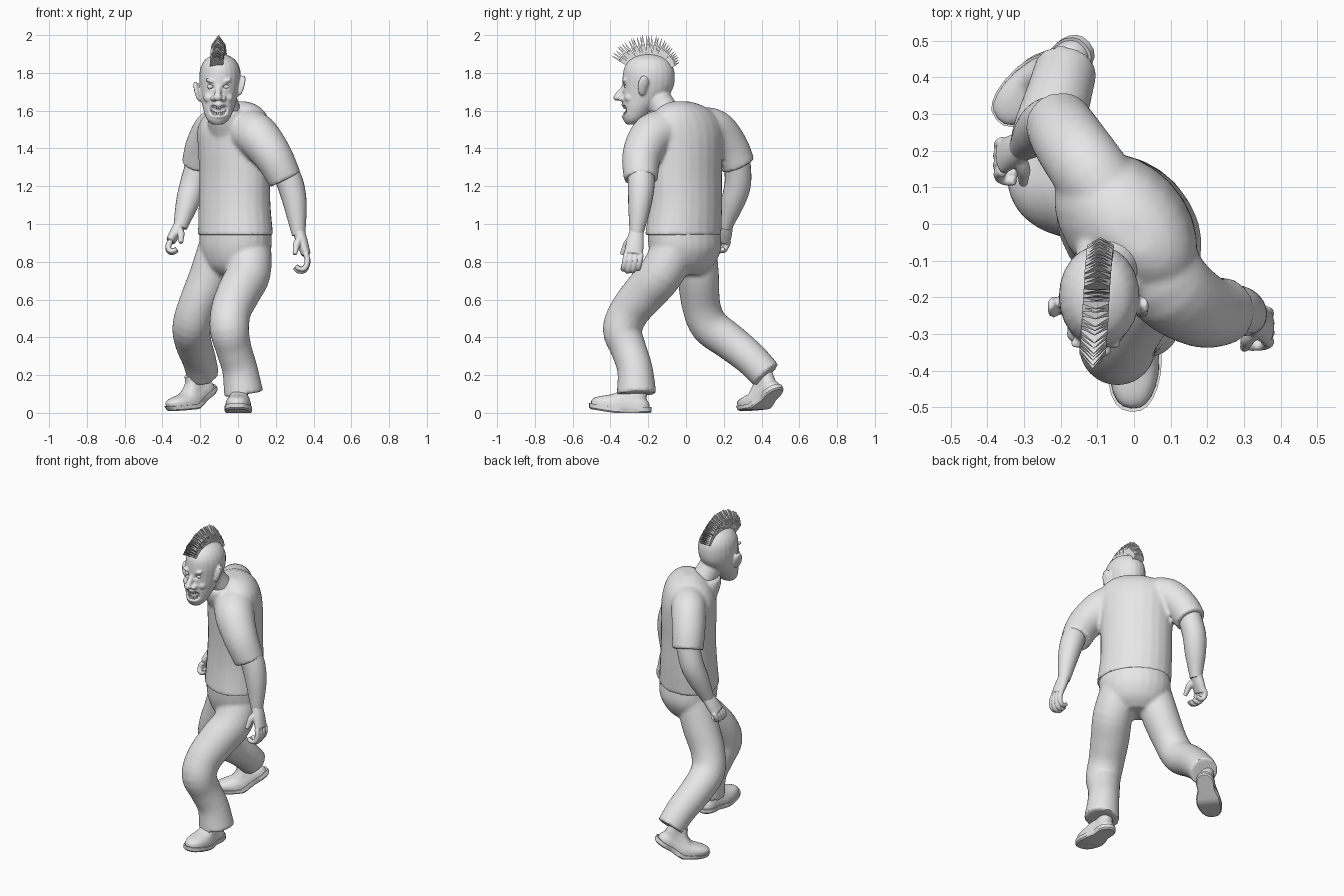
import bpy, bmesh, math, random
from mathutils import Vector, Matrix, Euler

cube = bpy.data.objects.get("Cube")
if cube:
    bpy.data.objects.remove(cube, do_unlink=True)
random.seed(4)

grey = bpy.data.materials.new("plain grey")
grey.use_nodes = True
tone = (0.8, 0.8, 0.8, 1)
grey.diffuse_color = tone
grey.node_tree.nodes["Principled BSDF"].inputs["Base Color"].default_value = tone


def spline(rows, k):
    """Smoothly interpolate rows of numbers, k steps between each pair."""
    out = []
    for i in range(len(rows) - 1):
        p, q, r, s = rows[max(i - 1, 0)], rows[i], rows[i + 1], rows[min(i + 2, len(rows) - 1)]
        for t in (j / k for j in range(k)):
            out.append([b + 0.5 * t * (c - a + t * (2 * a - 5 * b + 4 * c - d + t * (3 * (b - c) + d - a)))
                        for a, b, c, d in zip(p, q, r, s)])
    return out + [list(rows[-1])]


def loft(bm, rows, yaw=0, flat=False, k=4, n=24, blunt=1):
    """Closed tube through rows of x, y, z, half width and optional half depth."""
    rows = spline([tuple(r) if len(r) == 5 else (*r, r[3]) for r in rows], k)
    side = Vector((math.cos(yaw), math.sin(yaw), 0))
    rings = []
    for i, row in enumerate(rows):
        before, after = rows[max(i - 1, 0)], rows[min(i + 1, len(rows) - 1)]
        t = Vector((0, 0, 1)) if flat else (Vector(after[:3]) - Vector(before[:3])).normalized()
        u = (side - t * side.dot(t)).normalized()
        v = t.cross(u)
        ring = []
        for a in (math.tau * j / n for j in range(n)):
            c, s = (math.copysign(abs(f) ** blunt, f) for f in (math.cos(a), math.sin(a)))
            ring.append(bm.verts.new(Vector(row[:3]) + u * row[3] * c + v * row[4] * s))
        rings.append(ring)
    for lo, hi in zip(rings, rings[1:]):
        for j in range(n):
            bm.faces.new((lo[j], lo[j - 1], hi[j - 1], hi[j]))
    bm.faces.new(rings[0])
    bm.faces.new(rings[-1][::-1])


def ball(bm, loc, size, rot=(0, 0, 0)):
    bmesh.ops.create_uvsphere(bm, u_segments=24, v_segments=14, radius=1,
                              matrix=Matrix.LocRotScale(Vector(loc), Euler(rot), Vector(size)))


def finish(bm, name, voxel=0, smooth=0, cutter=None, angle=45):
    """Turn a bmesh into an object, fusing its pieces when a voxel size is given."""
    bmesh.ops.recalc_face_normals(bm, faces=bm.faces[:])
    mesh = bpy.data.meshes.new(name)
    bm.to_mesh(mesh)
    bm.free()
    obj = bpy.data.objects.new(name, mesh)
    bpy.context.collection.objects.link(obj)

    def fuse():
        mod = obj.modifiers.new("fuse", 'REMESH')
        mod.mode, mod.voxel_size = 'VOXEL', voxel
    if voxel:
        fuse()
        if cutter:
            cut = obj.modifiers.new("cut", 'BOOLEAN')
            cut.operation, cut.object, cut.solver = 'DIFFERENCE', cutter, 'EXACT'
            fuse()
        soft = obj.modifiers.new("soften", 'SMOOTH')
        soft.factor, soft.iterations = 0.5, smooth
        bpy.context.view_layer.update()
        done = obj.evaluated_get(bpy.context.evaluated_depsgraph_get())
        mesh = bpy.data.meshes.new_from_object(done)
        obj.modifiers.clear()
        obj.data = mesh
    mesh.materials.clear()
    mesh.materials.append(grey)
    mesh.shade_smooth()
    mesh.set_sharp_from_angle(angle=math.radians(angle))
    return obj


# Shirt: turned torso, collar and two sleeves
turn = math.radians(-47)
bm = bmesh.new()
loft(bm, [(-.013, -.015, .94, .222, .178), (-.018, -.002, 1.1, .214, .168), (-.018, 0, 1.25, .214, .162),
          (-.02, 0, 1.4, .22, .164), (-.022, -.002, 1.5, .228, .158), (-.012, -.008, 1.575, .2, .13),
          (0, -.02, 1.625, .13, .085), (0, -.03, 1.648, .06, .04)], turn, flat=True)
loft(bm, [(-.04, -.07, 1.52, .125, .12), (-.06, -.11, 1.575, .105, .1), (-.062, -.115, 1.6, .09, .085)], turn)
loft(bm, [(-.07, .07, 1.515, .105), (-.13, .157, 1.502, .103), (-.18, .23, 1.41, .099), (-.207, .277, 1.31, .092)])
loft(bm, [(.04, -.08, 1.49, .12), (.098, -.175, 1.468, .118), (.185, -.235, 1.36, .103), (.25, -.238, 1.235, .09)])
finish(bm, "shirt", .011, 3)

# Trousers: pelvis with a rear and a front leg
bm = bmesh.new()
loft(bm, [(-.013, -.012, .97, .212, .168), (-.013, -.005, .87, .21, .17), (-.018, -.01, .78, .172, .135),
          (-.03, -.01, .73, .1, .08)], turn, flat=True)
loft(bm, [(-.1, .05, .87, .112), (-.15, .065, .72, .11), (-.215, .08, .57, .102), (-.245, .125, .46, .102),
          (-.238, .235, .375, .097), (-.207, .345, .285, .09), (-.185, .425, .2, .085)])
loft(bm, [(.058, -.06, .87, .118), (.055, -.13, .74, .118), (.005, -.215, .64, .115), (-.037, -.297, .54, .107),
          (-.045, -.337, .44, .104), (-.023, -.305, .34, .095), (.01, -.27, .23, .094), (.03, -.262, .1, .105)])
finish(bm, "trousers", .011, 3)

# Forearms
arms = {"right": [(-.2, .27, 1.34, .07), (-.235, .275, 1.22, .07), (-.265, .25, 1.12, .063),
                  (-.298, .215, 1.01, .042), (-.306, .208, .98, .036)],
        "left": [(.25, -.238, 1.28, .07), (.281, -.237, 1.2, .07), (.303, -.245, 1.1, .061),
                 (.318, -.26, .97, .04), (.321, -.263, .94, .034)]}
for name, rows in arms.items():
    bm = bmesh.new()
    loft(bm, rows)
    finish(bm, name + "_forearm")


# Hands: flattened palm, four curled fingers and a thumb
def hand(name, wrist, knuckles, curl, size):
    wrist, knuckles, curl = Vector(wrist), Vector(knuckles), Vector(curl)
    down = (knuckles - wrist).normalized()
    spread = Vector((0, 1, 0))
    middle = (wrist + knuckles) / 2
    bm = bmesh.new()
    loft(bm, [(*wrist, .032, .036), (*middle, .031, .046), (*knuckles, .025, .05)])
    for i in range(4):
        base = knuckles + spread * (i - 1.5) * .026
        reach = size * (1 - .12 * abs(i - 1.4))
        path = [(0, 0, .016), (.04, .004, .0155), (.082, .03, .0145), (.09, .062, .0135), (.07, .08, .011)]
        loft(bm, [(*(base + (down * d + curl * c) * reach), r) for d, c, r in path], n=12)
    path = [(-.02, 0, .022), (.01, .03, .02), (.04, .045, .016), (.07, .06, .012)]
    loft(bm, [(*(middle - spread * (.02 + c * .6) + down * d + curl * c), r) for d, c, r in path], n=12)
    finish(bm, name, .0045, 2)


hand("right_hand", arms["right"][3][:3], (-.357, .185, .91), (1, -.3, 0), .85)
hand("left_hand", arms["left"][3][:3], (.36, -.278, .84), (-1, -.1, 0), 1.12)


# Shoes: rounded upper on a flat sole, bent up at the toes
def shoe(name, middle, forward, bend):
    x = Vector(forward).normalized()
    z = (Vector((0, 0, 1)) - x * x.z).normalized()
    frame = Matrix((x, z.cross(x), z)).transposed().to_4x4()
    frame.translation = Vector(middle)
    upper, sole = bmesh.new(), bmesh.new()
    loft(upper, [(0, 0, .02, .157, .069), (0, 0, .05, .152, .068), (-.01, 0, .072, .13, .062),
                 (-.045, 0, .095, .095, .054), (-.075, 0, .125, .065, .048), (-.085, 0, .16, .055, .046)],
         flat=True, blunt=.8)
    loft(sole, [(0, 0, 0, .158, .068), (0, 0, .008, .166, .075), (0, 0, .03, .166, .075)], flat=True, k=1, blunt=.8)
    # Slice the sole across so that it can bend and narrow at the waist
    for step in range(-5, 6):
        bmesh.ops.bisect_plane(sole, geom=sole.verts[:] + sole.edges[:] + sole.faces[:],
                               plane_co=(step * .026, 0, 0), plane_no=(1, 0, 0))
    for part, mesh in (("_upper", upper), ("_sole", sole)):
        for v in mesh.verts:
            v.co.y *= 1 - .2 * math.exp(-((v.co.x + .05) / .05) ** 2) - .08 * (v.co.x < -.05)
            v.co.z += bend * max(0, v.co.x - .03)
        bmesh.ops.transform(mesh, matrix=frame, verts=mesh.verts[:])
        finish(mesh, name + part, angle=35)


shoe("left_shoe", (.005, -.347, 0), (-.08, -1, 0), .16)
shoe("right_shoe", (-.225, .41, .037), (-.2, -.165, -.17), .55)

# Cutter for the eye sockets and the grinning mouth
mid = -.104
bm = bmesh.new()
for s in (-1, 1):
    ball(bm, (mid + s * .042, -.335, 1.728), (.025, .024, .012), (0, -s * .3, 0))
    ball(bm, (mid + s * .026, -.34, 1.602), (.035, .034, .027), (0, -s * .5, 0))
cutter = finish(bm, "face_cutter", .004, 1)
cutter.hide_render = True

# Head: skull, neck, ears, brows, cheeks, nose and lips
bm = bmesh.new()
loft(bm, [(-.107, -.288, 1.527, .03, .027), (-.106, -.275, 1.555, .06, .058), (-.103, -.25, 1.61, .082, .086),
          (-.1, -.222, 1.66, .094, .115), (-.097, -.202, 1.72, .105, .134), (-.095, -.197, 1.78, .11, .138),
          (-.095, -.197, 1.83, .103, .129), (-.095, -.197, 1.87, .079, .1), (-.095, -.197, 1.893, .042, .055),
          (-.095, -.197, 1.9, .012, .015)], flat=True)
loft(bm, [(-.045, -.085, 1.56, .075), (-.07, -.135, 1.64, .07), (-.09, -.18, 1.72, .07)])
loft(bm, [(mid, -.318, 1.75, .013), (mid, -.333, 1.715, .015), (mid - .003, -.357, 1.682, .019)])
ball(bm, (mid - .004, -.366, 1.67), (.023, .019, .019))
for s in (-1, 1):
    ball(bm, (mid + s * .026, -.342, 1.664), (.017, .02, .015))
    ball(bm, (mid + s * .038, -.32, 1.755), (.034, .018, .011), (0, -s * .35, -s * .3))
    ball(bm, (mid + s * .05, -.298, 1.668), (.03, .028, .026))
    ear = (mid + .006 + s * .116, -.228, 1.717 + s * .016)
    ball(bm, ear, (.014, .029, .056), (0, s * .25, s * .4))
    ball(bm, (ear[0] + s * .009, ear[1] + .012, ear[2] + .015), (.008, .02, .036), (0, s * .25, s * .4))
for z, tilt in ((1.632, .028), (1.568, .016)):
    arc = [(mid + .058 * t, -.334 + .037 * t * t, z + tilt * t * t, .008) for t in (-1, -.5, 0, .5, 1)]
    loft(bm, arc, yaw=math.pi / 2, n=10)
finish(bm, "head", .005, 3, cutter)
bpy.data.objects.remove(cutter, do_unlink=True)

# Eyeballs
for s, side in ((-1, "right"), (1, "left")):
    bm = bmesh.new()
    ball(bm, (mid + s * .042, -.312, 1.727), (.018, .014, .013))
    finish(bm, side + "_eye")

# Teeth: two curved rows of pegs
bm = bmesh.new()
for z, tilt, length in ((1.619, .024, .019), (1.582, .02, .016)):
    for i in range(8):
        t = (i - 3.5) / 4
        place = Vector((mid + t * .044, -.326 + .025 * t * t, z + tilt * t * t))
        bmesh.ops.create_cube(bm, size=1, matrix=Matrix.LocRotScale(
            place, Euler((0, 0, t * .6)), Vector((.0095, .01, length))))
finish(bm, "teeth")

# Crest of hair: a fan of wedge-shaped pointed cards over the skull
bm = bmesh.new()
cards = 30
for i in range(cards):
    t = i / (cards - 1)
    a = math.radians(148 - 122 * t)
    out = Vector((0, math.cos(a), math.sin(a)))
    along = Vector((0, out.z, -out.y))
    base = Vector((-.113 + .022 * t, -.197 + .122 * out.y, 1.78 + .108 * out.z))
    height = (.115 if t < .55 else .115 - .12 * (t - .55)) + random.uniform(-.008, 0)
    lean = random.uniform(-.005, .005)
    corners = []
    for thick in (-1, 1):
        for w, h, deep in ((-.034, 0, .0055), (.034, 0, .0055), (.036, .55, .0055), (-.036, .55, .0055), (0, 1, .0008)):
            shift = along * (thick * deep + lean * h)
            corners.append(bm.verts.new(base + out * height * h + shift + Vector((w, 0, 0))))
    bmesh.ops.convex_hull(bm, input=corners)
finish(bm, "hair_crest", angle=20)
